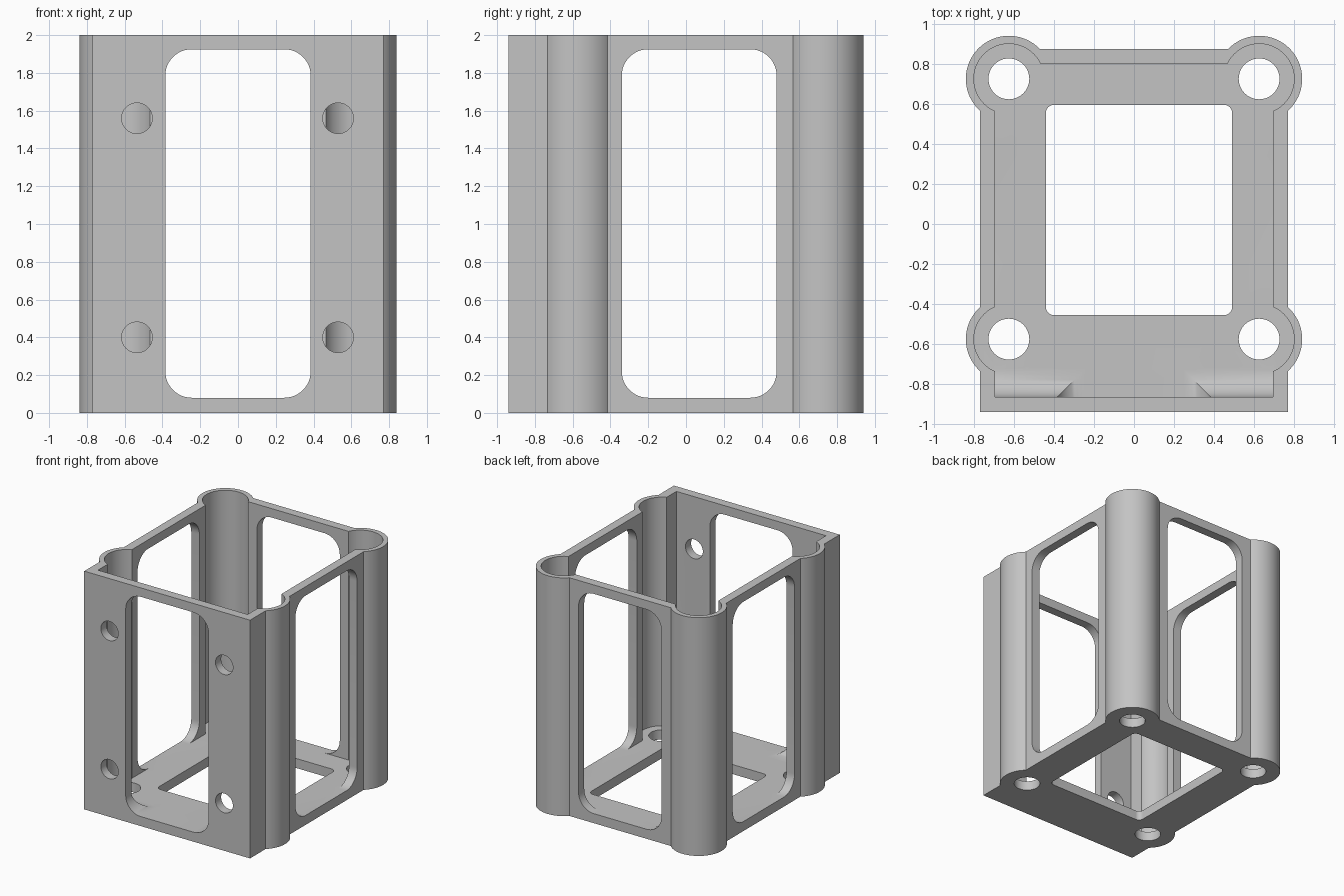
import bpy
import bmesh
from math import sin, cos, pi, radians
from mathutils import Vector

if "Cube" in bpy.data.objects:
    bpy.data.objects.remove(bpy.data.objects["Cube"], do_unlink=True)

HEIGHT, FLOOR, FILLET = 2.0, 0.08, 0.14
POSTS = [(sx * 0.625, y) for sx in (-1, 1) for y in (-0.575, 0.725)]

grey = bpy.data.materials.new("plain grey")
grey.use_nodes = True
grey.diffuse_color = (0.55, 0.55, 0.55, 1)
grey.node_tree.nodes["Principled BSDF"].inputs["Base Color"].default_value = (0.55, 0.55, 0.55, 1)


def arc(cu, cv, r, start, end, steps):
    """Points of an arc, angles in degrees."""
    angles = [radians(start + (end - start) * i / steps) for i in range(steps + 1)]
    return [(cu + r * cos(a), cv + r * sin(a)) for a in angles]


def circle(cu, cv, r, sides=72):
    return arc(cu, cv, r, 0, 360, sides)[:-1]


def rect(u0, u1, v0, v1):
    return [(u0, v0), (u1, v0), (u1, v1), (u0, v1)]


def rounded_rect(u0, u1, v0, v1, r):
    return (arc(u1 - r, v1 - r, r, 0, 90, 12) + arc(u0 + r, v1 - r, r, 90, 180, 12)
            + arc(u0 + r, v0 + r, r, 180, 270, 12) + arc(u1 - r, v0 + r, r, 270, 360, 12))


def prism(name, outline, axis, start, end):
    """Extrude a flat outline along the x, y or z axis."""
    place = {"x": lambda u, v, t: (t, u, v),
             "y": lambda u, v, t: (u, t, v),
             "z": lambda u, v, t: (u, v, t)}[axis]
    bm = bmesh.new()
    face = bm.faces.new([bm.verts.new(place(u, v, start)) for u, v in outline])
    new = bmesh.ops.extrude_face_region(bm, geom=[face])["geom"]
    shift = Vector(place(0, 0, end - start))
    bmesh.ops.translate(bm, vec=shift, verts=[g for g in new if isinstance(g, bmesh.types.BMVert)])
    bmesh.ops.recalc_face_normals(bm, faces=bm.faces)
    mesh = bpy.data.meshes.new(name)
    bm.to_mesh(mesh)
    bm.free()
    mesh.materials.append(grey)
    obj = bpy.data.objects.new(name, mesh)
    bpy.context.collection.objects.link(obj)
    return obj


def combine(target, tool, operation):
    """Apply a boolean and discard the tool."""
    tool.hide_render = True
    mod = target.modifiers.new("boolean", "BOOLEAN")
    mod.operation, mod.solver, mod.object = operation, "EXACT", tool
    bpy.context.view_layer.objects.active = target
    bpy.ops.object.modifier_apply(modifier=mod.name)
    bpy.data.objects.remove(tool, do_unlink=True)


# Outer body: a box with a round post at each corner
frame = prism("bracket_frame", rect(-0.77, 0.77, -0.94, 0.875), "z", 0, HEIGHT)
for x, y in POSTS:
    combine(frame, prism("post", circle(x, y, 0.215), "z", 0, HEIGHT), "UNION")

# Hollow interior, open at the top
cavity = prism("cavity", rect(-0.695, 0.695, -0.865, 0.80), "z", FLOOR, HEIGHT + 0.2)
for x, y in POSTS:
    combine(cavity, prism("post_cavity", circle(x, y, 0.175), "z", FLOOR, HEIGHT + 0.2), "UNION")

# Rounded fillet between the front wall and the floor
fy, fz = -0.865 + FILLET, FLOOR + FILLET
profile = [(-0.95, fz), (-0.95, FLOOR - 0.04), (fy, FLOOR - 0.04)]
profile += arc(fy, fz, FILLET, 270, 180, 12)
combine(cavity, prism("fillet", profile, "x", -0.74, 0.74), "DIFFERENCE")
combine(frame, cavity, "DIFFERENCE")

# Tall windows through the front and back, then through both sides
combine(frame, prism("front_back_window", rounded_rect(-0.385, 0.385, FLOOR, 1.925, 0.14),
                     "y", -1.2, 1.2), "DIFFERENCE")
combine(frame, prism("side_window", rounded_rect(-0.34, 0.48, FLOOR, 1.925, 0.14),
                     "x", -1.2, 1.2), "DIFFERENCE")

# Floor opening and a hole below each post
combine(frame, prism("floor_opening", rounded_rect(-0.44, 0.49, -0.455, 0.595, 0.04),
                     "z", -0.2, 0.3), "DIFFERENCE")
for x, y in POSTS:
    combine(frame, prism("floor_hole", circle(x, y, 0.102, 48), "z", -0.2, 0.3), "DIFFERENCE")

# Four screw holes in the front wall
for x in (-0.535, 0.53):
    for z in (0.40, 1.56):
        combine(frame, prism("screw_hole", circle(x, z, 0.081, 48), "y", -1.1, -0.8), "DIFFERENCE")

# Smooth curves, sharp corners
bpy.ops.object.select_all(action="DESELECT")
frame.select_set(True)
bpy.context.view_layer.objects.active = frame
bpy.ops.object.shade_smooth_by_angle(angle=radians(30))
